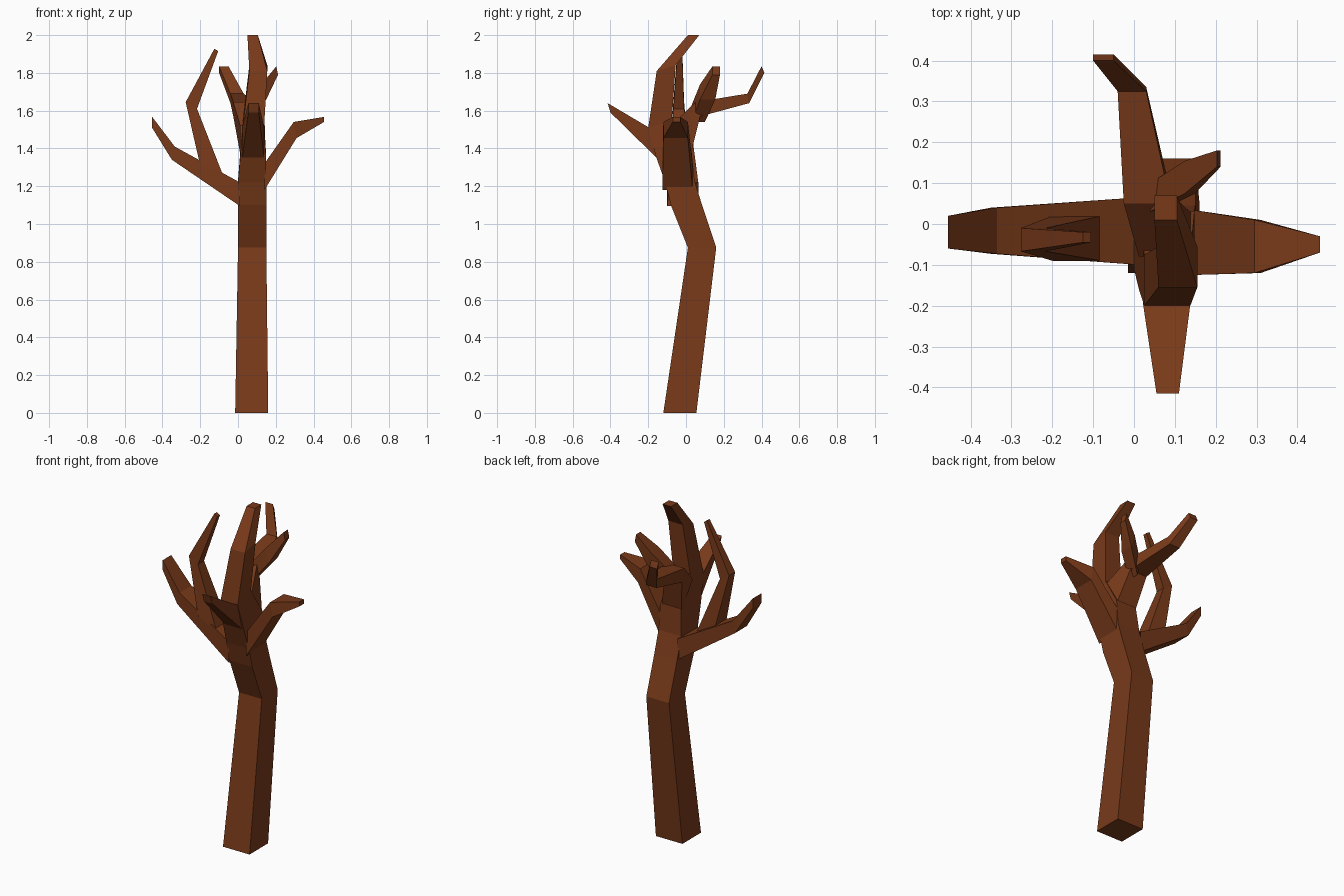
import bpy, bmesh

bark = bpy.data.materials.new("bark")
bark.diffuse_color = (0.19, 0.042, 0.010, 1)


def limb(name, plane, sections, cap_start=False):
    """Loft four-sided rings. Each section holds two points in the bending
    plane (a0, z0, a1, z1) and the sideways extent (w0, w1)."""
    bm = bmesh.new()
    rings = []
    for a0, z0, a1, z1, w0, w1 in sections:
        pts = [(a0, w0, z0), (a0, w1, z0), (a1, w1, z1), (a1, w0, z1)]
        if plane == "yz":
            pts = [(w, a, z) for a, w, z in pts]
        rings.append([bm.verts.new(p) for p in pts])
    for r, s in zip(rings, rings[1:]):
        for i in range(4):
            j = (i + 1) % 4
            bm.faces.new((r[i], r[j], s[j], s[i]))
    bm.faces.new(rings[-1])
    # the bases of branches stay open because they sit inside their parent
    base = bm.faces.new(rings[0])
    bmesh.ops.recalc_face_normals(bm, faces=bm.faces)
    if not cap_start:
        bmesh.ops.delete(bm, geom=[base], context="FACES_ONLY")
    me = bpy.data.meshes.new(name)
    bm.to_mesh(me)
    bm.free()
    me.materials.append(bark)
    ob = bpy.data.objects.new(name, me)
    bpy.context.collection.objects.link(ob)


# Trunk, bending back and forth up to the crown
limb("trunk", "yz", [
    (-.12, 0, .055, 0, -.015, .16),
    (.01, .875, .16, .875, 0, .15),
    (-.08, 1.1, .085, 1.1, 0, .15),
    (-.11, 1.22, .045, 1.23, 0, .15),
    (-.16, 1.36, .03, 1.38, .012, .148),
    (-.20, 1.51, -.075, 1.55, .025, .138),
    (-.155, 1.81, -.055, 1.84, .06, .155),
    (.01, 2, .07, 2, .05, .105)], cap_start=True)

# Front branch
limb("front_branch", "yz", [
    (-.155, 1.35, -.195, 1.51, .022, .138),
    (-.40, 1.59, -.415, 1.64, .055, .11)])

# Right branch
limb("right_branch", "xz", [
    (.14, 1.18, .14, 1.32, -.125, .035),
    (.31, 1.455, .295, 1.54, -.12, .01),
    (.455, 1.54, .455, 1.567, -.07, -.03)])

# Left branch and its upright twig
limb("left_branch", "xz", [
    (.01, 1.095, .01, 1.22, -.10, .065),
    (-.35, 1.34, -.335, 1.41, -.073, .04),
    (-.455, 1.51, -.455, 1.568, -.06, .02)])
limb("left_twig", "xz", [
    (-.20, 1.31, -.08, 1.26, -.09, .02),
    (-.277, 1.645, -.217, 1.61, -.067, -.01),
    (-.125, 1.928, -.105, 1.915, -.045, -.02)])

# Back branch and its right-hand twig
limb("back_branch", "yz", [
    (.025, 1.37, -.08, 1.52, .012, .142),
    (.075, 1.57, .05, 1.645, -.025, .09),
    (.335, 1.64, .325, 1.69, -.04, .03),
    (.415, 1.80, .40, 1.835, -.10, -.05)])
limb("back_twig", "xz", [
    (.06, 1.54, .04, 1.63, .03, .10),
    (.15, 1.66, .125, 1.74, .075, .155),
    (.212, 1.79, .203, 1.835, .14, .18)])
